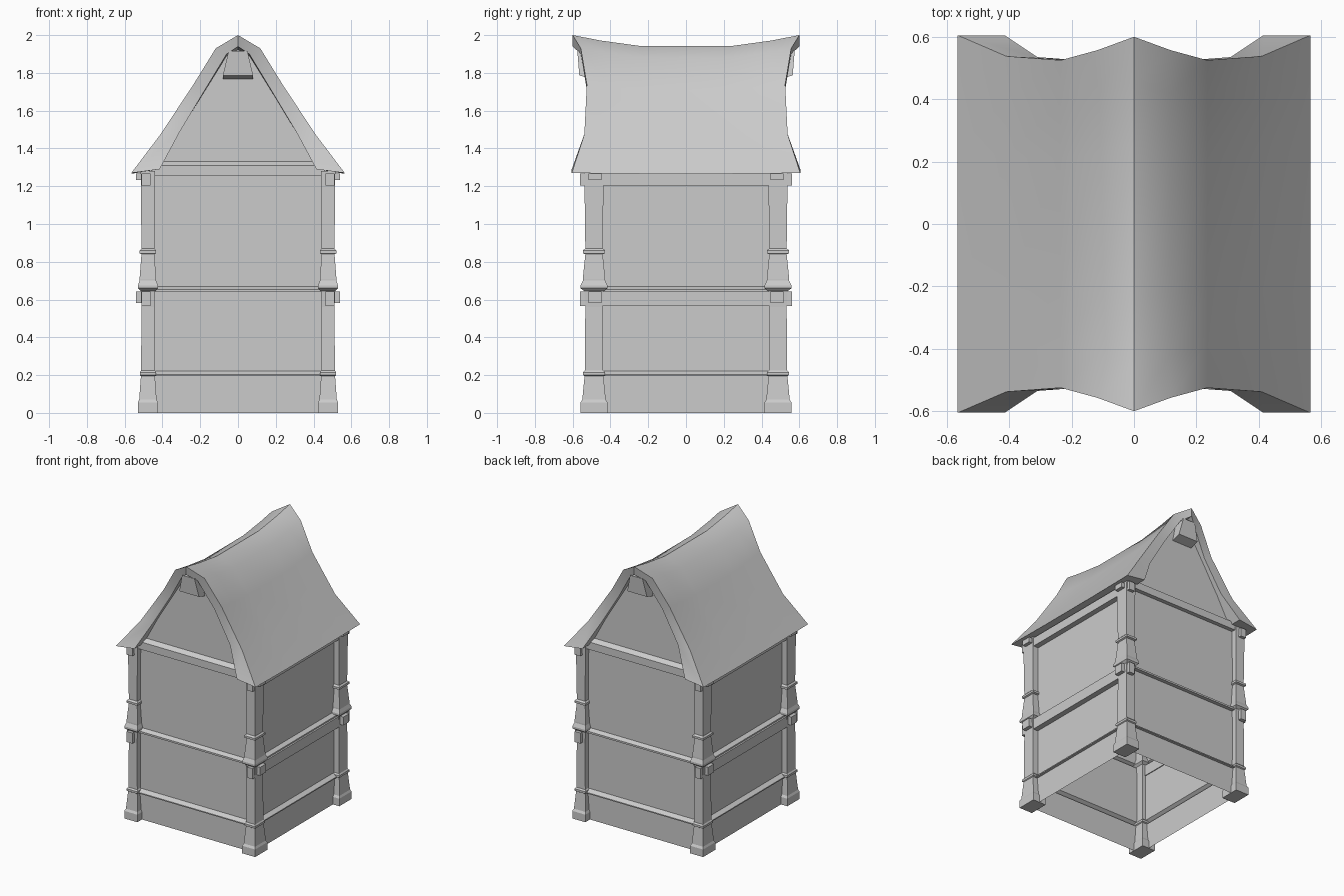
import bpy, bmesh

if "Cube" in bpy.data.objects:
    bpy.data.objects.remove(bpy.data.objects["Cube"])

GREY = (0.6, 0.6, 0.6, 1)
stone = bpy.data.materials.new("plain grey")
stone.use_nodes = True
stone.diffuse_color = GREY
stone.node_tree.nodes["Principled BSDF"].inputs["Base Color"].default_value = GREY


def build(name, verts, faces, recalc=True):
    mesh = bpy.data.meshes.new(name)
    mesh.from_pydata(verts, [], faces)
    if recalc:
        bm = bmesh.new()
        bm.from_mesh(mesh)
        bmesh.ops.recalc_face_normals(bm, faces=bm.faces)
        bm.to_mesh(mesh)
        bm.free()
    mesh.materials.append(stone)
    obj = bpy.data.objects.new(name, mesh)
    bpy.context.collection.objects.link(obj)
    return obj


def loft(name, rings, caps=True):
    """Join equal closed rings of points into a skin."""
    n = len(rings[0])
    verts = [p for ring in rings for p in ring]
    faces = [(r * n + i, r * n + (i + 1) % n, (r + 1) * n + (i + 1) % n, (r + 1) * n + i)
             for r in range(len(rings) - 1) for i in range(n)]
    if caps:
        faces += [tuple(range(n)), tuple(range(len(verts) - n, len(verts)))]
    return build(name, verts, faces)


def rect(cx, cy, hx, hy, z):
    return [(cx - hx, cy - hy, z), (cx + hx, cy - hy, z),
            (cx + hx, cy + hy, z), (cx - hx, cy + hy, z)]


def box(name, cx, cy, hx, hy, z0, z1):
    return loft(name, [rect(cx, cy, hx, hy, z0), rect(cx, cy, hx, hy, z1)])


SIDES = [(-1, "right"), (1, "left")]
ENDS = [(-1, "front"), (1, "back")]

# Corner posts: turned-looking square profile of (half width, height)
POST = [(.053, 0), (.053, .055), (.046, .07), (.037, .195), (.043, .2), (.043, .215),
        (.036, .225), (.034, .56), (.038, .645), (.053, .66), (.053, .675), (.044, .7),
        (.044, .71), (.034, .84), (.044, .845), (.044, .86), (.034, .87), (.038, 1.28)]
for sx, side in SIDES:
    for sy, end in ENDS:
        loft(f"{end}_{side}_post",
             [rect(sx * .477, sy * .487, w, w * 1.35, z) for w, z in POST])

# Wall sheets with moulded ledges: (outward offset, height)
LOWER = [(.008, 0), (.008, .195), (.028, .195), (.028, .203), (0, .222)]
LEDGE = [(0, .64), (.028, .64), (.028, .653), (0, .668)]
TOP_LEDGE = [(0, 1.255), (.03, 1.255), (.03, 1.31), (0, 1.332)]


def wall(name, profile, place, half):
    verts = [place(u, o, z) for o, z in profile for u in (-half, half)]
    faces = [(2 * i, 2 * i + 1, 2 * i + 3, 2 * i + 2) for i in range(len(profile) - 1)]
    return build(name, verts, faces, False)


for s, end in ENDS:
    wall(f"{end}_wall", LOWER + LEDGE + TOP_LEDGE,
         lambda u, o, z: (-s * u, s * (.497 + o), z), .46)
for s, side in SIDES:
    wall(f"{side}_wall", LOWER + LEDGE + [(0, 1.3)],
         lambda u, o, z: (s * (.47 + o), s * u, z), .47)

# Side beams running through the posts, and end beam stubs
for s, side in SIDES:
    for level, z0, z1 in (("middle", .565, .643), ("upper", 1.205, 1.268)):
        box(f"{side}_{level}_beam", s * .487, 0, .023, .56, z0, z1)
    for sy, end in ENDS:
        for level, z0, z1 in (("middle", .582, .643), ("upper", 1.232, 1.268)):
            box(f"{end}_{side}_{level}_stub", s * .505, sy * .481, .035, .034, z0, z1)

# Roof shell: half section as (x, z, end y, sag at the middle)
OUTER = [(0, 2.0, .6, .058), (.118, 1.93, .557, .05), (.235, 1.74, .525, .03),
         (.41, 1.475, .538, .008), (.565, 1.27, .605, .004)]
INNER = [(0, 1.94, .6, .05), (.06, 1.9, .557, .04), (.175, 1.71, .525, .02),
         (.31, 1.485, .535, 0), (.415, 1.29, .605, 0)]


def full(half):
    return [(-x, z, y, d) for x, z, y, d in reversed(half[1:])] + half


section = full(OUTER) + full(INNER)[::-1]
rings = [[(x, y * t, z - d * k) for x, z, y, d in section]
         for t, k in ((-1, 0), (-.75, .5), (-.4, 1), (.4, 1), (.75, .5), (1, 0))]
roof = loft("roof", rings, caps=False)
bm = bmesh.new()
bm.from_mesh(roof.data)
bm.verts.ensure_lookup_table()
n = len(section)
for base in (0, n * (len(rings) - 1)):
    for i in range(n // 2 - 1):
        bm.faces.new([bm.verts[base + j] for j in (i, i + 1, n - 2 - i, n - 1 - i)])
bmesh.ops.recalc_face_normals(bm, faces=bm.faces)
bm.to_mesh(roof.data)
bm.free()
bpy.ops.object.select_all(action="DESELECT")
roof.select_set(True)
bpy.context.view_layer.objects.active = roof
bpy.ops.object.shade_smooth_by_angle(angle=0.6)

# Gable panels and the flared ridge block above each
for s, end in ENDS:
    outline = [(x * 1.03, s * .497, z - .012) for x, z, y, d in full(INNER)]
    build(f"{end}_gable", outline[::s], [tuple(range(len(outline)))], False)
    loft(f"{end}_ridge_block", [
        [(-.08, s * .48, 1.762), (.08, s * .48, 1.762), (.08, s * .565, 1.787), (-.08, s * .565, 1.787)],
        [(-.05, s * .48, 1.915), (.05, s * .48, 1.915), (.05, s * .575, 1.915), (-.05, s * .575, 1.915)]])
